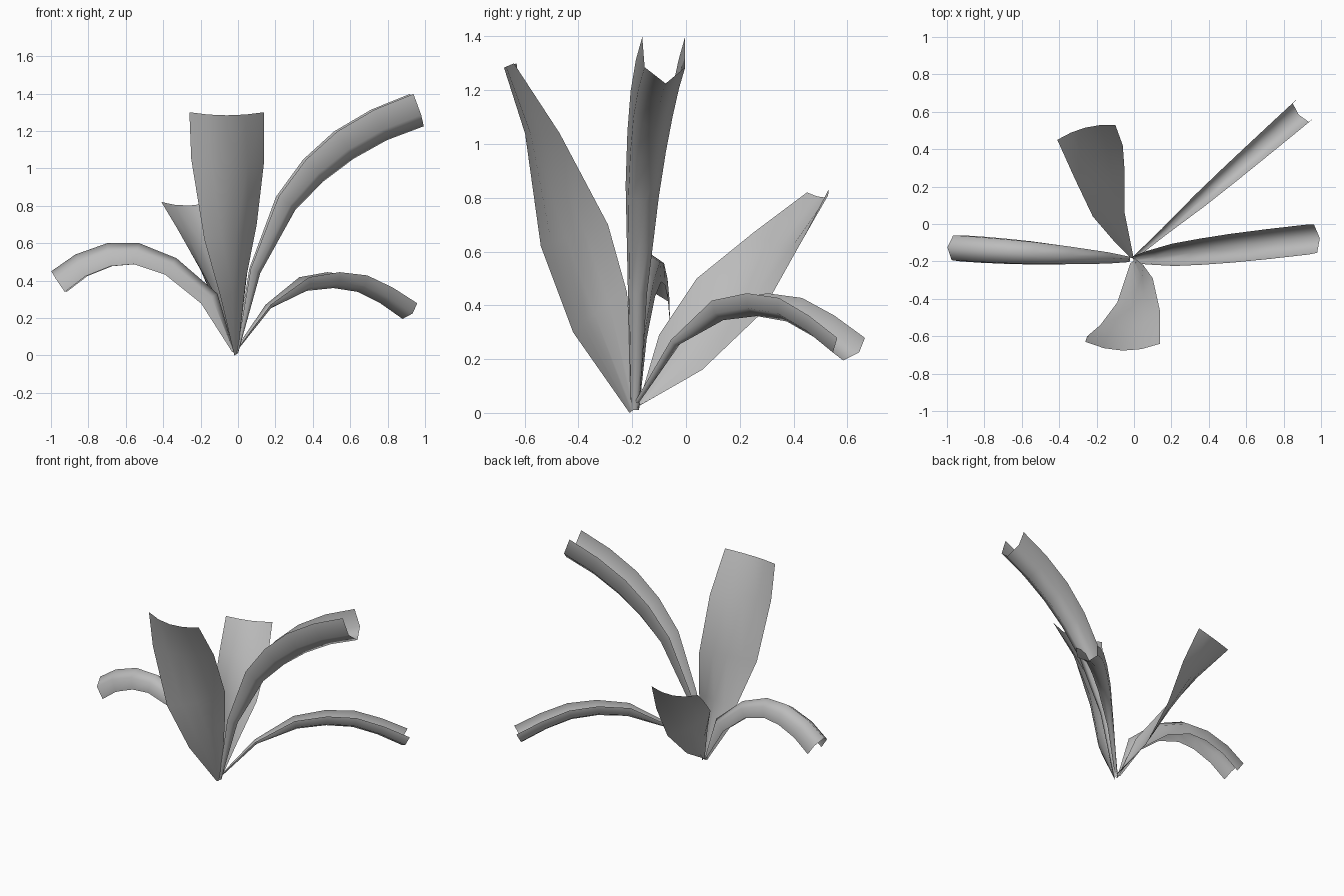
import bpy, math
from mathutils import Vector

cube = bpy.data.objects.get("Cube")
if cube:
    bpy.data.objects.remove(cube, do_unlink=True)

leaf_grey = bpy.data.materials.new("leaf_grey")
leaf_grey.use_nodes = True
grey = (0.5, 0.5, 0.5, 1)
leaf_grey.diffuse_color = grey
leaf_grey.node_tree.nodes["Principled BSDF"].inputs["Base Color"].default_value = grey

ROOT = Vector((-0.01, -0.19, 0))


def skin(name, sections):
    """Join a list of equal cross-sections into one smooth sheet."""
    n = len(sections[0])
    verts = [p for section in sections for p in section]
    faces = [(i * n + j, i * n + j + 1, (i + 1) * n + j + 1, (i + 1) * n + j)
             for i in range(len(sections) - 1) for j in range(n - 1)]
    mesh = bpy.data.meshes.new(name)
    mesh.from_pydata(verts, [], faces)
    mesh.materials.append(leaf_grey)
    for poly in mesh.polygons:
        poly.use_smooth = True
    obj = bpy.data.objects.new(name, mesh)
    bpy.context.collection.objects.link(obj)
    return obj


def tangent(points, i):
    return (points[min(i + 1, len(points) - 1)] - points[max(i - 1, 0)]).normalized()


def gutter_leaf(name, toward, rows):
    """Arching channel leaf; rows are reach, height, half width, wall height."""
    out = (Vector(toward) - ROOT).normalized()
    side = Vector((0, 0, 1)).cross(out)
    spine = [ROOT + out * r + Vector((0, 0, z)) for r, z, w, d in rows]
    sections = []
    for i, (r, z, w, d) in enumerate(rows):
        up = tangent(spine, i).cross(side)
        sections.append([spine[i] + side * w * a + up * d * b for a, b in
                         ((-1, 1), (-0.95, 0.35), (0, 0), (0.95, 0.35), (1, 1))])
    skin(name, sections)


def broad_leaf(name, left, right, sag):
    """Wide twisting leaf between two edge rails, bowed outward by sag."""
    left, right = [[Vector(p) for p in rail] for rail in (left, right)]
    middle = [(a + b) / 2 for a, b in zip(left, right)]
    sections = []
    for i, (a, b) in enumerate(zip(left, right)):
        chord = b - a
        normal = chord.cross(tangent(middle, i)).normalized()
        bow = normal * sag * min(1, chord.length / 0.3)
        sections.append([a + chord * t + bow * 4 * t * (1 - t)
                         for t in (0, 0.25, 0.5, 0.75, 1)])
    skin(name, sections)


# Tall front leaf
broad_leaf("front_leaf",
           [(-0.02, -0.21, 0), (-0.09, -0.42, 0.3), (-0.18, -0.54, 0.62),
            (-0.25, -0.6, 1.05), (-0.26, -0.63, 1.3)],
           [(0, -0.18, 0.02), (0.05, -0.22, 0.45), (0.1, -0.29, 0.7),
            (0.14, -0.47, 1.04), (0.14, -0.64, 1.3)], 0.045)

# Short back leaf
broad_leaf("back_leaf",
           [(0, -0.19, 0.02), (-0.05, 0.06, 0.16), (-0.05, 0.28, 0.37),
            (-0.06, 0.42, 0.62), (-0.1, 0.53, 0.83)],
           [(-0.02, -0.18, 0.02), (-0.1, -0.1, 0.29), (-0.22, 0.04, 0.5),
            (-0.32, 0.25, 0.67), (-0.41, 0.45, 0.82)], 0.035)

# High arching leaf on the left
gutter_leaf("left_leaf", (1, -0.075, 0),
            [(0.01, 0.01, 0.015, 0.01), (0.13, 0.44, 0.035, 0.06),
             (0.32, 0.78, 0.06, 0.12), (0.47, 0.93, 0.07, 0.155),
             (0.63, 1.05, 0.077, 0.175), (0.81, 1.15, 0.08, 0.18),
             (1.01, 1.225, 0.08, 0.185)])

# Low drooping leaf at the back left
gutter_leaf("back_left_leaf", (0.88, 0.585, 0),
            [(0.01, 0.03, 0.008, 0.008), (0.24, 0.25, 0.02, 0.025),
             (0.5, 0.345, 0.04, 0.075), (0.69, 0.36, 0.05, 0.085),
             (0.86, 0.34, 0.057, 0.09), (1.02, 0.28, 0.063, 0.09),
             (1.18, 0.195, 0.068, 0.095)])

# Drooping leaf on the right, ridge upward
gutter_leaf("right_leaf", (-1, -0.125, 0),
            [(0.01, 0.02, 0.015, -0.01), (0.1, 0.33, 0.032, -0.1),
             (0.32, 0.52, 0.05, -0.105), (0.52, 0.6, 0.062, -0.115),
             (0.69, 0.6, 0.067, -0.125), (0.86, 0.54, 0.07, -0.13),
             (0.99, 0.45, 0.07, -0.135)])
